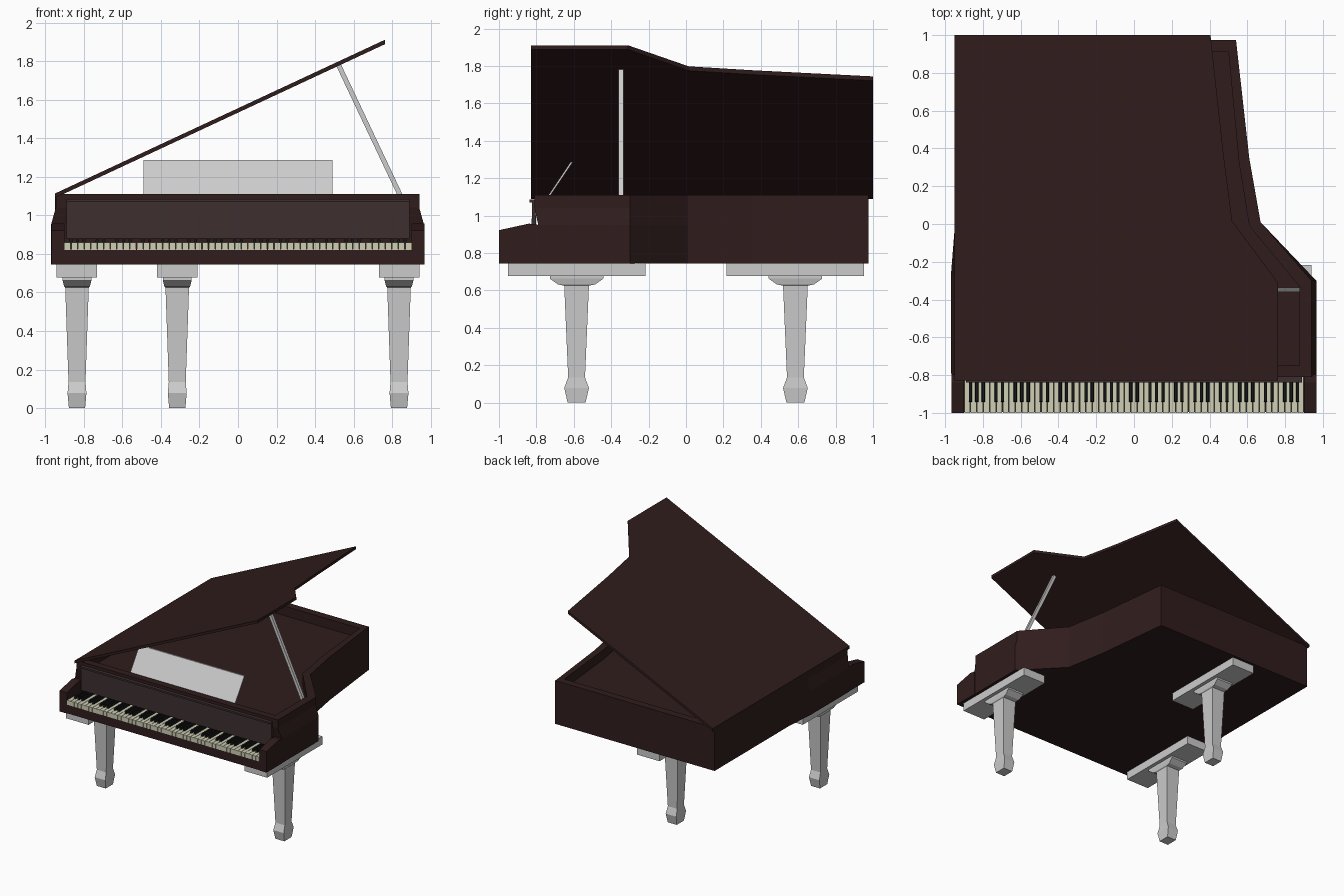
import bpy, bmesh

if "Cube" in bpy.data.objects:
    bpy.data.objects.remove(bpy.data.objects["Cube"])


def material(name, rgb):
    m = bpy.data.materials.new(name)
    m.diffuse_color = (*rgb, 1)
    m.use_nodes = True
    m.node_tree.nodes["Principled BSDF"].inputs["Base Color"].default_value = m.diffuse_color
    return m


WOOD = material("dark_wood", (0.030, 0.012, 0.012))
PANEL = material("panel_wood", (0.045, 0.027, 0.028))
IVORY = material("ivory", (0.62, 0.62, 0.46))
EBONY = material("ebony", (0.008, 0.008, 0.008))


def finish(name, bm, mat):
    bmesh.ops.recalc_face_normals(bm, faces=bm.faces)
    me = bpy.data.meshes.new(name)
    bm.to_mesh(me)
    bm.free()
    if mat:
        me.materials.append(mat)
    ob = bpy.data.objects.new(name, me)
    bpy.context.collection.objects.link(ob)
    return ob


def add_loft(bm, loops):
    """Skin a stack of equal-length loops and cap both ends."""
    rings = [[bm.verts.new(p) for p in loop] for loop in loops]
    n = len(rings[0])
    for a, b in zip(rings, rings[1:]):
        for i in range(n):
            j = (i + 1) % n
            bm.faces.new((a[i], a[j], b[j], b[i]))
    bm.faces.new(rings[0][::-1])
    bm.faces.new(rings[-1])


def loft(name, loops, mat=None):
    bm = bmesh.new()
    add_loft(bm, loops)
    return finish(name, bm, mat)


def rect(x0, x1, y0, y1, z):
    return [(x0, y0, z), (x1, y0, z), (x1, y1, z), (x0, y1, z)]


def box(name, x0, x1, y0, y1, z0, z1, mat=None):
    return loft(name, [rect(x0, x1, y0, y1, z0), rect(x0, x1, y0, y1, z1)], mat)


def flat(pts, z):
    return [(x, y, z) for x, y in pts]


# case: outer wall, rim top, inner wall and sunken soundboard
back = [(0.67, 0.01), (0.61, 0.35), (0.54, 0.975), (-0.95, 0.975), (-0.95, -0.03)]
outer = [(-0.97, -0.79), (0.965, -0.79), (0.965, -0.30)] + back + [(-0.97, -0.28)]
upper = [(-0.945, -0.81), (0.94, -0.81), (0.94, -0.30)] + back + [(-0.945, -0.28)]
inner = [(-0.88, -0.75), (0.875, -0.75), (0.875, -0.33), (0.61, -0.01), (0.555, 0.33),
         (0.50, 0.91), (-0.88, 0.91), (-0.88, -0.03), (-0.88, -0.28)]
loft("case", [flat(outer, 0.745), flat(outer, 0.95), flat(upper, 1.04),
              flat(upper, 1.11), flat(inner, 1.11), flat(inner, 1.03)], WOOD)

# keybed and the two arms beside the keys
box("keybed", -0.965, 0.965, -0.995, -0.78, 0.745, 0.825, WOOD)
arm = [(-1.0, 0.745), (-1.0, 0.922), (-0.84, 0.957), (-0.785, 0.95), (-0.785, 0.745)]
for side, s in (("left", -1), ("right", 1)):
    loft(side + "_arm", [[(s * x, y, z) for y, z in arm] for x in (0.90, 0.967)], WOOD)

# fallboard with its lip
loft("fallboard", [rect(-0.89, 0.89, -0.828, -0.80, 0.88),
                   rect(-0.89, 0.89, -0.822, -0.805, 1.07)], PANEL)
box("fallboard_lip", -0.89, 0.89, -0.838, -0.805, 1.07, 1.085, PANEL)

# keyboard
COUNT, X0 = 53, -0.90
PITCH = 1.80 / COUNT
white, black = bmesh.new(), bmesh.new()
for i in range(COUNT):
    x = X0 + i * PITCH
    add_loft(white, [rect(x + 0.0015, x + PITCH - 0.0015, -1.0, -0.785, z) for z in (0.82, 0.858)])
    if i % 7 in (0, 1, 2, 4, 5):
        c = x + PITCH
        add_loft(black, [rect(c - 0.009, c + 0.009, -0.945, -0.785, 0.85),
                         rect(c - 0.007, c + 0.007, -0.938, -0.785, 0.88)])
finish("white_keys", white, IVORY)
finish("black_keys", black, EBONY)

# raised lid, hinged on the left edge
lid = [(-0.95, -0.828), (0.762, -0.828), (0.762, -0.31), (0.52, 0.015),
       (0.475, 0.36), (0.405, 1.0), (-0.95, 1.0)]
loft("lid", [[(x, y, base + (x + 0.945) * 0.466) for x, y in lid]
             for base in (1.092, 1.115)], WOOD)

# lid prop and music stand
loft("lid_prop", [rect(0.862, 0.890, -0.36, -0.335, 1.03),
                  rect(0.505, 0.533, -0.36, -0.335, 1.785)])
loft("music_stand", [rect(-0.49, 0.49, -0.782, -0.770, 1.04),
                     rect(-0.49, 0.49, -0.617, -0.605, 1.287)])

# legs: half width, half depth and height of each section
SECTIONS = [(0.042, 0.048, 0.0), (0.049, 0.066, 0.078), (0.044, 0.045, 0.135),
            (0.061, 0.066, 0.625), (0.067, 0.10, 0.632), (0.075, 0.143, 0.663),
            (0.075, 0.143, 0.68)]
for name, cx, cy in (("front_left", -0.835, -0.585), ("front_right", 0.835, -0.585),
                     ("back", -0.315, 0.585)):
    loft(name + "_leg", [rect(cx - a, cx + a, cy - b, cy + b, z) for a, b, z in SECTIONS])
    box(name + "_leg_plate", cx - 0.105, cx + 0.105, cy - 0.368, cy + 0.368, 0.677, 0.746)
